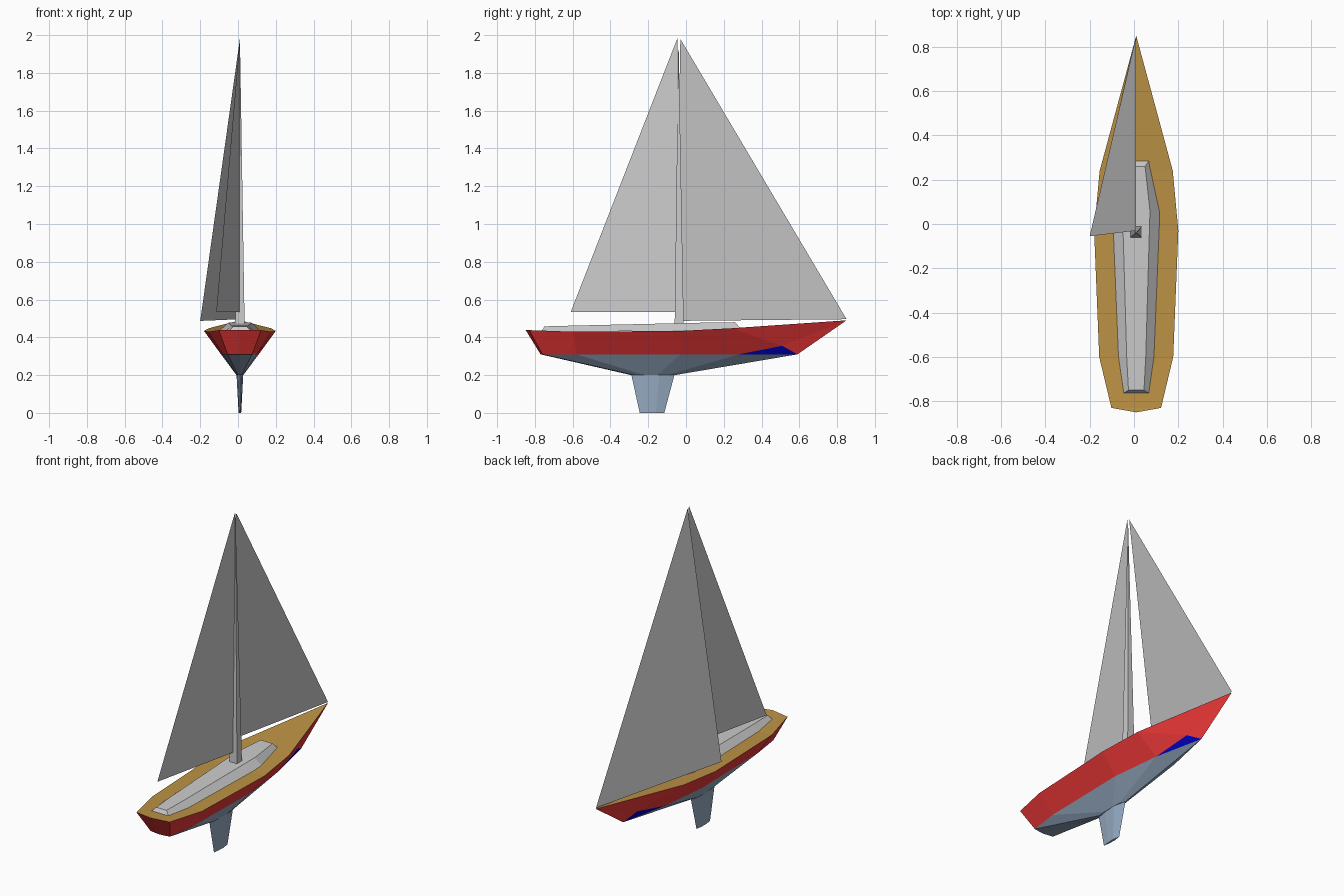
import bpy, bmesh

if "Cube" in bpy.data.objects:
    bpy.data.objects.remove(bpy.data.objects["Cube"])

CX = 0.01  # centreline of the boat


def material(name, rgb):
    m = bpy.data.materials.new(name)
    m.diffuse_color = (*rgb, 1)
    m.use_nodes = True
    m.node_tree.nodes["Principled BSDF"].inputs["Base Color"].default_value = m.diffuse_color
    return m


def build(name, verts, faces, mats=(), indices=None):
    me = bpy.data.meshes.new(name)
    me.from_pydata(verts, [], faces)
    for m in mats:
        me.materials.append(m)
    if indices:
        me.polygons.foreach_set("material_index", indices)
    bm = bmesh.new()
    bm.from_mesh(me)
    bmesh.ops.recalc_face_normals(bm, faces=bm.faces)
    bm.to_mesh(me)
    bm.free()
    ob = bpy.data.objects.new(name, me)
    bpy.context.collection.objects.link(ob)
    return ob


def ring(half):
    """Close a half outline (half width, y, z) by mirroring; zero widths stay single."""
    right = [(CX + w, y, z) for w, y, z in half]
    left = [(CX - w, y, z) for w, y, z in reversed(half) if w > 0]
    return right + left


def bridge(n, a, b):
    return [(a + i, a + (i + 1) % n, b + (i + 1) % n, b + i) for i in range(n)]


red = material("red_paint", (0.88, 0.04, 0.04))
slate = material("slate_blue", (0.30, 0.40, 0.53))
brown = material("deck_brown", (0.51, 0.29, 0.06))
navy = material("navy", (0.0, 0.0, 0.5))

# Hull: deck edge, waterline and bottom outlines, bow to stern
deck = ring([(0, 0.85, 0.49), (0.165, 0.24, 0.448), (0.19, -0.03, 0.434),
             (0.167, -0.6, 0.43), (0.112, -0.83, 0.438), (0, -0.85, 0.44)])
water = ring([(0, 0.59, 0.31), (0.066, 0.28, 0.31), (0.10, -0.03, 0.31),
              (0.09, -0.58, 0.31), (0.065, -0.76, 0.31), (0, -0.77, 0.31)])
bottom = ring([(0, -0.06, 0.2), (0.014, -0.10, 0.2), (0.018, -0.15, 0.2),
               (0.015, -0.22, 0.2), (0.01, -0.27, 0.2), (0, -0.29, 0.2)])
n = len(deck)
verts = deck + water + bottom + [(CX + 0.038, 0.51, 0.355), (CX - 0.038, 0.51, 0.355)]
faces, idx = [], []


def add(fs, m):
    faces.extend(fs)
    idx.extend([m] * len(fs))


add(bridge(n, 0, n)[1:-1], 0)                      # topsides and transom
for side, p in ((1, 3 * n), (n - 1, 3 * n + 1)):   # bow panels with navy patch
    add([(n, p, 0), (p, side, 0), (n + side, side, p)], 0)
    add([(n + side, p, n)], 3)
add(bridge(n, n, 2 * n), 1)                        # underbody
add([tuple(range(2 * n, 3 * n))], 1)
add([(0, 1, n - 1), (4, 5, 6)], 2)                 # deck strips
add([(i, i + 1, n - i - 1, n - i) for i in (1, 2, 3)], 2)
build("hull", verts, faces, (red, slate, brown, navy), idx)

# Keel fin: tapered foil section
top = ring([(0, -0.06, 0.205), (0.018, -0.14, 0.205), (0.012, -0.22, 0.205), (0, -0.29, 0.205)])
tip = ring([(0, -0.115, 0), (0.007, -0.16, 0), (0.005, -0.21, 0), (0, -0.245, 0)])
k = len(top)
build("keel", top + tip, bridge(k, 0, k) + [tuple(range(k)), tuple(range(k, 2 * k))], (slate,))

# Cabin: long low coachroof with sloping sides
base = ring([(0.06, 0.29, 0.445), (0.107, 0.06, 0.436), (0.08, -0.6, 0.43), (0.06, -0.765, 0.432)])
roof = ring([(0.04, 0.26, 0.48), (0.062, 0.06, 0.477), (0.043, -0.6, 0.462), (0.035, -0.75, 0.458)])
c = len(base)
build("cabin", base + roof,
      bridge(c, 0, c) + [tuple(range(c))]
      + [(c + i, c + i + 1, 2 * c - i - 2, 2 * c - i - 1) for i in range(3)])

# Mast: square section tapering to a point
foot = ring([(0.025, -0.012, 0.465), (0.025, -0.06, 0.465)])
build("mast", foot + [(CX, -0.04, 2.0)],
      [(0, 1, 2, 3)] + [(i, (i + 1) % 4, 4) for i in range(4)])

# Sails: single flat triangles
build("mainsail", [(CX, -0.045, 0.535), (-0.115, -0.61, 0.535), (CX, -0.045, 1.985)], [(0, 1, 2)])
build("jib", [(CX, 0.85, 0.496), (-0.20, -0.055, 0.487), (CX, -0.03, 1.98)], [(0, 1, 2)])
